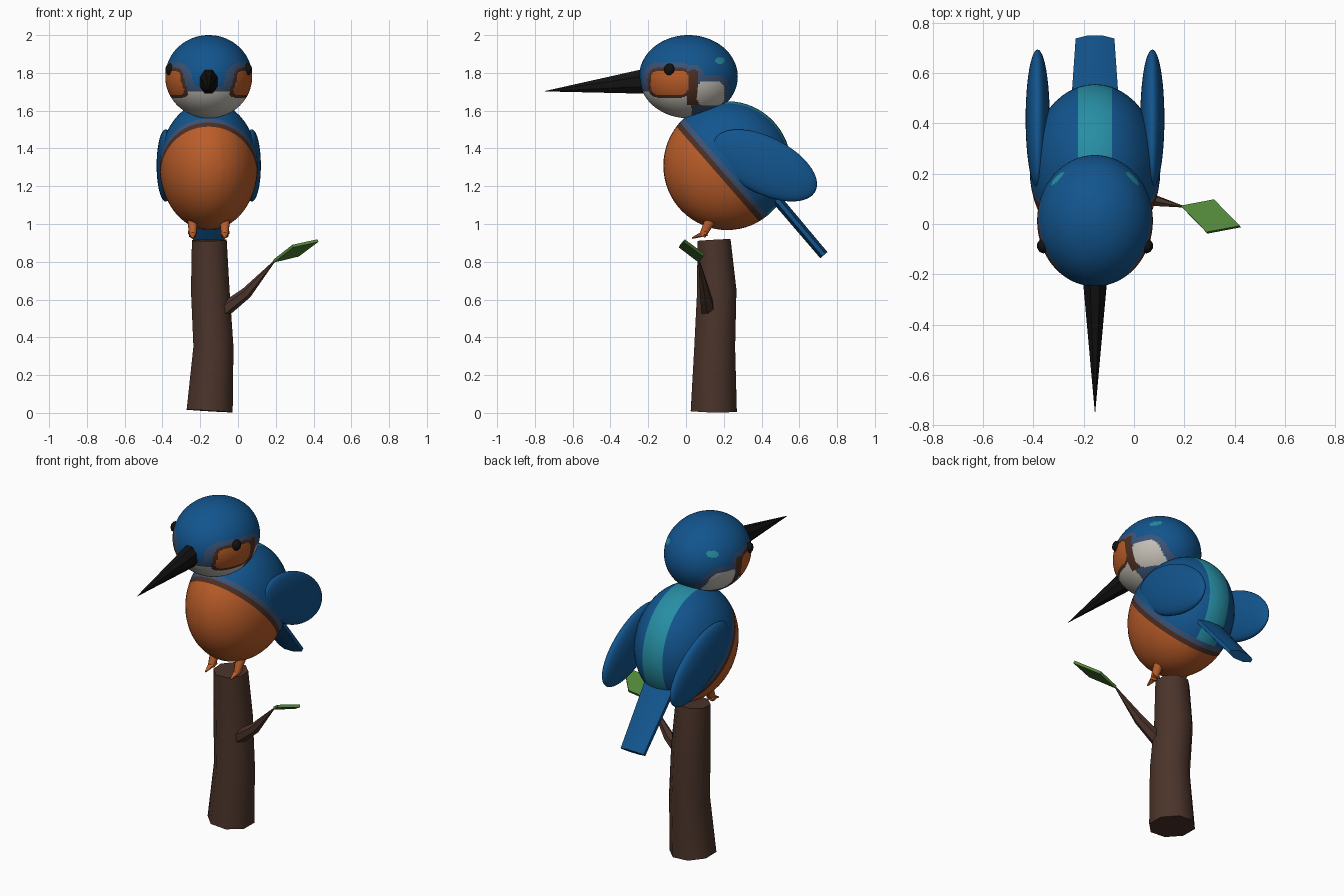
import bpy, bmesh, math
from mathutils import Vector, Matrix

if "Cube" in bpy.data.objects:
    bpy.data.objects.remove(bpy.data.objects["Cube"])

CX = -0.155  # centre line of the bird


def material(name, rgb):
    m = bpy.data.materials.new(name)
    m.diffuse_color = (*rgb, 1)
    m.use_nodes = True
    m.node_tree.nodes["Principled BSDF"].inputs["Base Color"].default_value = m.diffuse_color
    return m


BLUE = material("blue", (0.006, 0.09, 0.27))
ORANGE = material("orange", (0.50, 0.11, 0.022))
BROWN = material("dark_brown", (0.075, 0.028, 0.016))
SLATE = material("slate_blue", (0.045, 0.085, 0.18))
CYAN = material("cyan", (0.02, 0.27, 0.37))
WHITE = material("off_white", (0.56, 0.53, 0.47))
BLACK = material("black", (0.006, 0.006, 0.006))
BARK = material("bark", (0.07, 0.034, 0.023))
LEAF = material("leaf_green", (0.08, 0.23, 0.04))


def finish(name, bm, mats, smooth=None):
    bmesh.ops.recalc_face_normals(bm, faces=bm.faces)
    me = bpy.data.meshes.new(name)
    bm.to_mesh(me)
    bm.free()
    ob = bpy.data.objects.new(name, me)
    bpy.context.collection.objects.link(ob)
    for m in mats:
        me.materials.append(m)
    if smooth:
        bpy.ops.object.select_all(action='DESELECT')
        ob.select_set(True)
        bpy.context.view_layer.objects.active = ob
        bpy.ops.object.shade_smooth_by_angle(angle=math.radians(smooth))
    return ob


def ellipsoid(centre, radii, tilt=0, u=48, v=32):
    bm = bmesh.new()
    bmesh.ops.create_uvsphere(bm, u_segments=u, v_segments=v, radius=1)
    bm.transform(Matrix.Translation(centre) @ Matrix.Rotation(math.radians(tilt), 4, 'X')
                 @ Matrix.Diagonal((*radii, 1)))
    return bm


def loft(name, rings, mat, ref=(1, 0, 0), sides=8, smooth=50):
    """Tube through rings of (point, half width along ref, half depth)."""
    bm = bmesh.new()
    pts = [Vector(r[0]) for r in rings]
    loops = []
    for i, (p, a, b) in enumerate(rings):
        d = (pts[min(i + 1, len(pts) - 1)] - pts[max(i - 1, 0)]).normalized()
        u = Vector(ref)
        u = (u - d * u.dot(d)).normalized()
        w = d.cross(u)
        k = math.cos(math.pi / sides)
        angles = [2 * math.pi * (j + 0.5) / sides for j in range(sides)]
        loops.append([bm.verts.new(pts[i] + u * (a / k * math.cos(t)) + w * (b / k * math.sin(t)))
                      for t in angles])
    for A, B in zip(loops, loops[1:]):
        for j in range(sides):
            n = (j + 1) % sides
            bm.faces.new((A[j], A[n], B[n], B[j]))
    bm.faces.new(loops[0])
    bm.faces.new(loops[-1])
    return finish(name, bm, [mat], smooth)


# Body: cut along the breast line and the back stripe, then coloured by region
bm = ellipsoid((CX, 0.218, 1.309), (0.26, 0.338, 0.341))
N = Vector((0, 0.754, 0.657))
P = Vector((CX, -0.05, 1.515))
cuts = [(P + N * s, N) for s in (0, 0.028, 0.058)]
cuts += [(Vector((CX + s, 0, 0)), Vector((1, 0, 0))) for s in (-0.067, 0.067)]
for co, no in cuts:
    bmesh.ops.bisect_plane(bm, geom=bm.verts[:] + bm.edges[:] + bm.faces[:],
                           plane_co=co, plane_no=no, dist=1e-5)
for f in bm.faces:
    c = f.calc_center_median()
    s = (c - P).dot(N)
    if s < 0:
        f.material_index = 1
    elif s < 0.028:
        f.material_index = 2
    elif s < 0.058:
        f.material_index = 3
    elif abs(c.x - CX) < 0.067 and c.y > 0.2:
        f.material_index = 4
finish("body", bm, [BLUE, ORANGE, BROWN, SLATE, CYAN], 60)


# Head: face markings chosen by side-view regions
def box(y, z, cy, cz, hy, hz, r):
    """Signed distance to a rounded rectangle in the side view."""
    dy, dz = abs(y - cy) - hy + r, abs(z - cz) - hz + r
    return math.hypot(max(dy, 0), max(dz, 0)) + min(max(dy, dz), 0) - r


bm = ellipsoid((CX, 0.013, 1.78), (0.23, 0.261, 0.22), u=160, v=110)
for f in bm.faces:
    c = f.calc_center_median()
    y, z = c.y, c.z
    patch = box(y, z, -0.087, 1.748, 0.1, 0.065, 0.04)
    band = box(y, z, 0.035, 1.715, 0.03, 0.1, 0.02)
    cheek = box(y, z, 0.13, 1.692, 0.072, 0.066, 0.04)
    chin = max(z - 1.70, y - 0.03)
    if patch < 0:
        f.material_index = 1
    elif cheek < 0:
        f.material_index = 4
    elif patch < 0.014 or band < 0 and z > 1.63:
        f.material_index = 2
    elif chin < 0:
        f.material_index = 4
    elif min(patch - 0.014, cheek, chin, band) < 0.028:
        f.material_index = 3
    elif math.hypot((y - 0.18) / 0.025, (z - 1.865) / 0.018) < 1:
        f.material_index = 5
finish("head", bm, [BLUE, ORANGE, BROWN, SLATE, WHITE, CYAN], 60)

# Beak and tail
loft("beak", [((CX, -0.2, 1.757), 0.05, 0.068), ((CX, -0.747, 1.703), 0.001, 0.001)], BLACK, smooth=30)
loft("tail", [((CX, 0.40, 1.224), 0.1, 0.028), ((CX, 0.73, 0.835), 0.077, 0.025)], BLUE, smooth=30)

# Paired parts
for side, s in (("left", 1), ("right", -1)):
    finish(side + "_wing", ellipsoid((CX + s * 0.228, 0.418, 1.31), (0.048, 0.30, 0.15), -27),
           [BLUE], 60)
    finish(side + "_eye", ellipsoid((CX + s * 0.205, -0.087, 1.818), (0.026, 0.03, 0.032), u=10, v=6),
           [BLACK], 50)
    fx = CX + s * 0.085
    loft(side + "_leg", [((fx, 0.135, 1.03), 0.028, 0.03), ((fx, 0.085, 0.935), 0.018, 0.018)], ORANGE)
    loft(side + "_toe", [((fx, 0.11, 0.955), 0.024, 0.018), ((fx, 0.032, 0.925), 0.004, 0.004)], ORANGE)

# Perch: trunk, side branch and leaf
loft("trunk", [((-0.15, 0.147, 0.01), 0.122, 0.122), ((-0.13, 0.152, 0.35), 0.106, 0.108),
               ((-0.147, 0.163, 0.65), 0.102, 0.104), ((-0.152, 0.148, 0.915), 0.092, 0.088)], BARK)
loft("branch", [((-0.10, 0.12, 0.525), 0.036, 0.036), ((0.045, 0.10, 0.635), 0.026, 0.026),
                ((0.19, 0.07, 0.80), 0.004, 0.004)], BARK, ref=(0, 1, 0), sides=6)

bm = bmesh.new()
bm.faces.new([bm.verts.new(v) for v in ((0.188, 0.07, 0.803), (0.29, -0.035, 0.883),
                                        (0.423, -0.01, 0.912), (0.32, 0.095, 0.835))])
leaf = finish("leaf", bm, [LEAF])
mod = leaf.modifiers.new("thickness", 'SOLIDIFY')
mod.thickness = 0.016
mod.offset = 0
